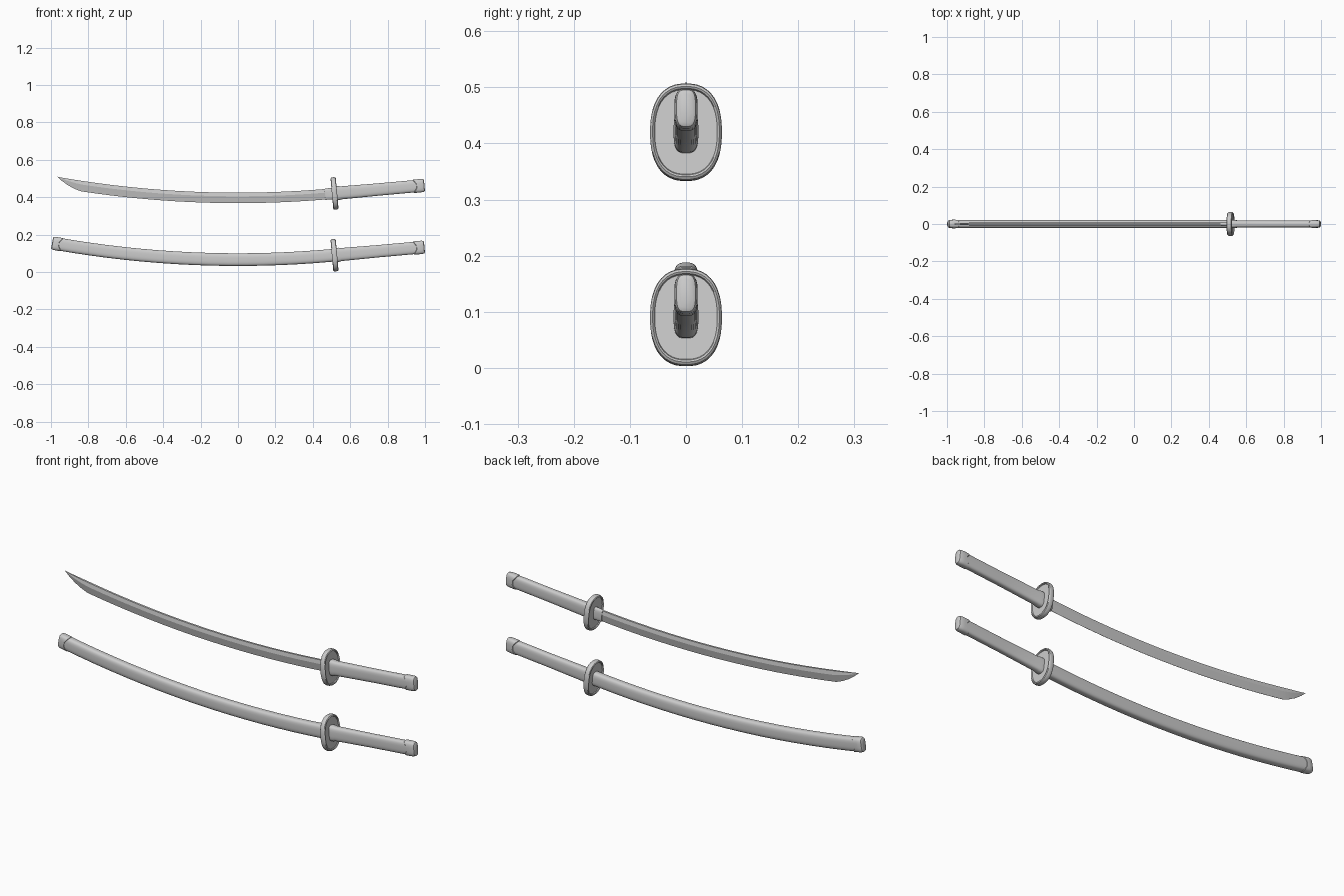
import bpy, bmesh, math
from mathutils import Vector

if "Cube" in bpy.data.objects:
    bpy.data.objects.remove(bpy.data.objects["Cube"])


def centre(x, lift):
    """Point and unit normal on the shared sword curve (straight along the grip)."""
    if x < 0.5:
        z, s = 0.066 + 0.09 * x * x, 0.18 * x
    else:
        z, s = 0.0885 + 0.09 * (x - 0.5), 0.09
    return Vector((x, 0, z + lift)), Vector((-s, 0, 1)).normalized()


def oval(hy, hz, power, n):
    """Rounded-rectangle / oval outline as (y, z) pairs."""
    pts = []
    for i in range(n):
        a = 2 * math.pi * (i + 0.5) / n
        c, s = math.cos(a), math.sin(a)
        pts.append((hy * math.copysign(abs(c) ** (2 / power), c),
                    hz * math.copysign(abs(s) ** (2 / power), s)))
    return pts


def loft(name, sections, lift, notch=0.0, angle=35):
    """Skin sections [(x, outline)] along the curve; notch bends the first rim."""
    bm = bmesh.new()
    rings = []
    for k, (x, outline) in enumerate(sections):
        top = max(abs(p[1]) for p in outline)
        ring = []
        for y, z in outline:
            dx = notch * (1 - abs(z) / top) if k < 2 else 0
            p, n = centre(x + dx, lift)
            v = p + n * z
            v.y = y
            ring.append(bm.verts.new(v))
        rings.append(ring)
    for a, b in zip(rings, rings[1:]):
        for i in range(len(a)):
            j = (i + 1) % len(a)
            bm.faces.new((a[i], a[j], b[j], b[i]))
    bm.faces.new(rings[0])
    bm.faces.new(rings[-1])
    bmesh.ops.recalc_face_normals(bm, faces=bm.faces)
    me = bpy.data.meshes.new(name)
    bm.to_mesh(me)
    bm.free()
    ob = bpy.data.objects.new(name, me)
    bpy.context.collection.objects.link(ob)
    bpy.context.view_layer.objects.active = ob
    ob.select_set(True)
    bpy.ops.object.shade_smooth_by_angle(angle=math.radians(angle))
    ob.select_set(False)
    return ob


def tube(name, stations, lift, power=3.2, n=24, notch=0.0):
    return loft(name, [(x, oval(hy, hz, power, n)) for x, hy, hz in stations], lift, notch)


def span(a, b, n):
    return [a + (b - a) * i / n for i in range(n + 1)]


def hilt(tag, lift):
    # grip, flared where it meets the guard
    tube(tag + "_grip", [(0.515, 0.022, 0.038), (0.54, 0.022, 0.038), (0.55, 0.020, 0.035),
                         (0.75, 0.0185, 0.033), (0.985, 0.0185, 0.033)], lift)
    # pommel cap with notched rim and rounded end
    tube(tag + "_pommel", [(0.938, 0.0185, 0.033), (0.94, 0.021, 0.036), (0.968, 0.021, 0.036),
                           (0.985, 0.020, 0.0355), (0.994, 0.017, 0.033), (0.997, 0.012, 0.028)],
         lift, notch=0.022)
    # oval guard with raised rounded rim
    rim = [(-0.008, 0.87), (-0.012, 0.89), (-0.014, 0.93), (-0.011, 0.98), (-0.005, 1.0)]
    rim += [(-x, s) for x, s in reversed(rim)]
    tube(tag + "_guard", [(0.516 + x, 0.064 * s, 0.087 * s) for x, s in rim], lift, 2.4, 40)


LIFT = 0.33
hilt("sheathed", 0)
hilt("drawn", LIFT)

# scabbard with its end cap
tube("scabbard", [(x, 0.0215, 0.034) for x in span(0.51, -0.98, 16)], 0)
tube("scabbard_tip", [(-0.94, 0.0205, 0.033), (-0.942, 0.023, 0.036), (-0.968, 0.023, 0.036),
                      (-0.983, 0.022, 0.0355), (-0.991, 0.018, 0.033), (-0.994, 0.012, 0.028)],
     0, notch=-0.022)


# blade: flat spine, side ridge, sharp lower edge rising to the point
def blade_section(low, w=1.0, top=0.028):
    ridge = top - (top - low) * 0.35
    return [(0.005 * w, top), (0.008 * w, ridge), (0.0004, low),
            (-0.0004, low), (-0.008 * w, ridge), (-0.005 * w, top)]


blade = [(x, blade_section(-0.028)) for x in span(0.51, -0.835, 16)]
blade += [(-0.87, blade_section(-0.020, 0.9)), (-0.91, blade_section(-0.006, 0.7)),
          (-0.945, blade_section(0.012, 0.4)), (-0.971, blade_section(0.0285, 0.08, 0.0295))]
loft("blade", blade, LIFT, angle=15)

# blade collar at the guard
tube("blade_collar", [(0.465, 0.009, 0.029), (0.467, 0.0105, 0.030), (0.51, 0.013, 0.031)], LIFT)
